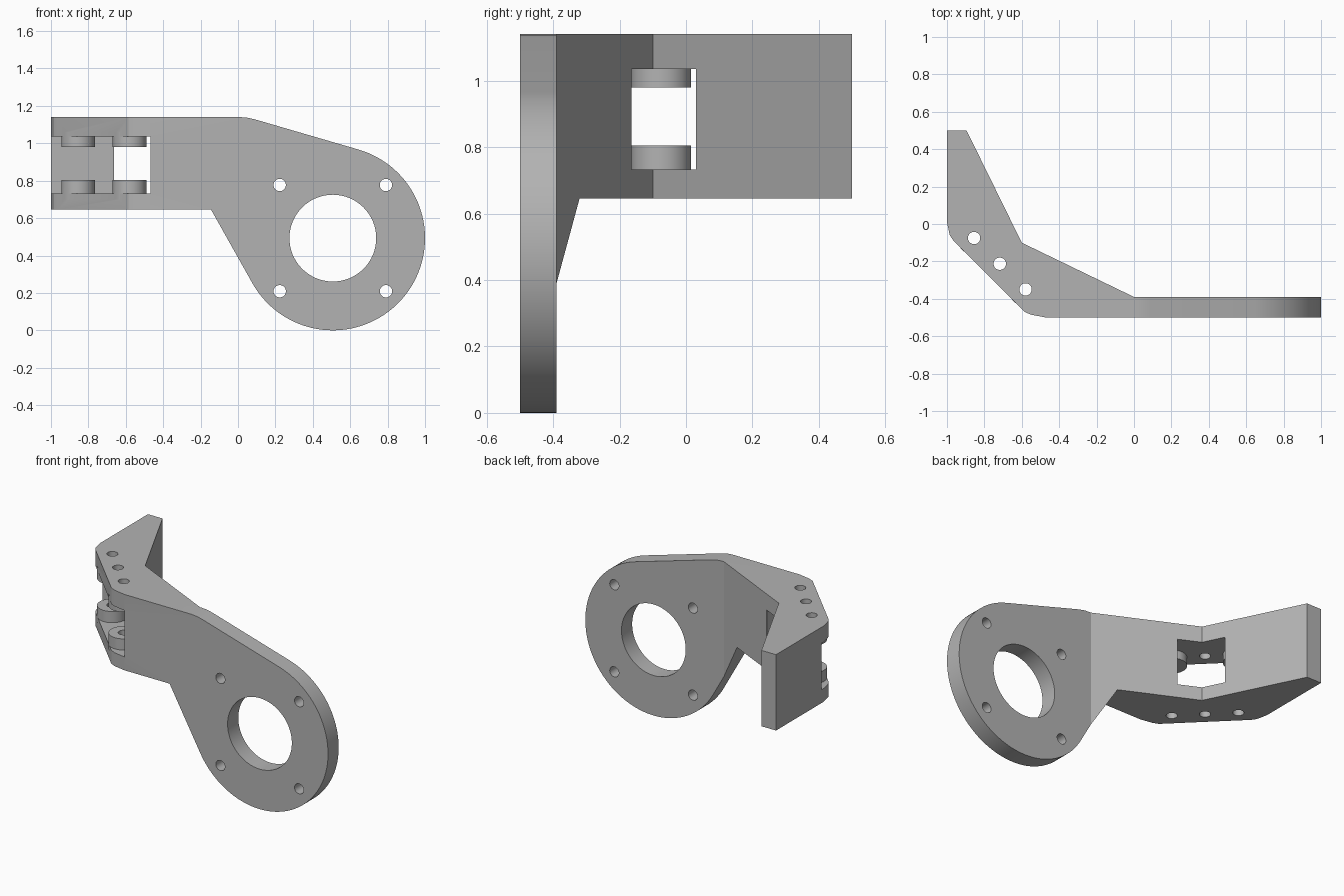
import bpy, bmesh
from math import cos, sin, radians
from mathutils import Vector

cube = bpy.data.objects.get("Cube")
if cube:
    bpy.data.objects.remove(cube, do_unlink=True)

grey = bpy.data.materials.new("plain grey")
grey.use_nodes = True
grey.diffuse_color = (0.45, 0.45, 0.45, 1)
grey.node_tree.nodes["Principled BSDF"].inputs["Base Color"].default_value = grey.diffuse_color


def prism(name, outline, axis, low, high):
    """Extrude a 2D outline along z (plan) or y (elevation)."""
    place = (lambda p, d: (p[0], p[1], d)) if axis == "z" else (lambda p, d: (p[0], d, p[1]))
    bm = bmesh.new()
    face = bm.faces.new([bm.verts.new(place(p, low)) for p in outline])
    ext = bmesh.ops.extrude_face_region(bm, geom=[face])
    shift = Vector(place((0, 0), high - low))
    bmesh.ops.translate(bm, vec=shift, verts=[v for v in ext["geom"] if isinstance(v, bmesh.types.BMVert)])
    bmesh.ops.recalc_face_normals(bm, faces=bm.faces)
    mesh = bpy.data.meshes.new(name)
    bm.to_mesh(mesh)
    bm.free()
    mesh.materials.append(grey)
    obj = bpy.data.objects.new(name, mesh)
    bpy.context.collection.objects.link(obj)
    return obj


def arc(cx, cy, r, start=0, end=360, n=32):
    steps = n if end - start == 360 else n - 1
    angles = [radians(start + (end - start) * i / steps) for i in range(n)]
    return [(cx + r * cos(a), cy + r * sin(a)) for a in angles]


def combine(target, tool, operation):
    mod = target.modifiers.new("combine", "BOOLEAN")
    mod.operation = operation
    mod.solver = "EXACT"
    mod.object = tool
    bpy.context.view_layer.objects.active = target
    bpy.ops.object.modifier_apply(modifier=mod.name)
    bpy.data.objects.remove(tool, do_unlink=True)


BOTTOM, TOP = 0.645, 1.14
CX, CZ, R = 0.507, 0.493, 0.493

# Bent arm and plate: plan shape limited by the front elevation
plan = [(-1, 0.5), (-0.895, 0.5), (-0.6, -0.1), (0, -0.39), (1.1, -0.39), (1.1, -0.5),
        (-0.47, -0.5), (-0.55, -0.485), (-0.585, -0.47), (-0.965, -0.09), (-0.985, -0.06), (-1, 0.01)]
bracket = prism("bracket", plan, "z", -0.1, 1.3)
elevation = [(-1.1, BOTTOM), (-0.144, BOTTOM)] + arc(CX, CZ, R, 209.5, 434, 72)
elevation += [(0.09, 1.128), (0.05, 1.137), (0.01, TOP), (-1.1, TOP)]
combine(bracket, prism("elevation", elevation, "y", -0.7, 0.7), "INTERSECT")

# Square-cornered pocket through the bend
pocket = [(-1.2, 0.03), (-0.665, 0.03), (-0.5, 0.13), (-0.366, -0.03), (-0.468, -0.165), (-0.468, -0.7), (-1.2, -0.7)]
combine(bracket, prism("pocket", pocket, "z", 0.732, 1.035), "DIFFERENCE")

# Pin bosses above and below the pocket
pins = [(-0.855, -0.075), (-0.7175, -0.2125), (-0.58, -0.35)]
for x, y in (pins[0], pins[2]):
    for low, high in ((0.70, 0.805), (0.98, 1.06)):
        combine(bracket, prism("boss", arc(x, y, 0.09, n=40), "z", low, high), "UNION")

# Pin holes
for x, y in pins:
    combine(bracket, prism("pin_hole", arc(x, y, 0.033), "z", 0.5, 1.3), "DIFFERENCE")

# Central opening and four screw holes in the plate
combine(bracket, prism("opening", arc(CX, CZ, 0.232, n=64), "y", -0.7, -0.2), "DIFFERENCE")
for sx in (-1, 1):
    for sz in (-1, 1):
        hole = arc(CX + sx * 0.284, CZ + sz * 0.284, 0.033)
        combine(bracket, prism("screw_hole", hole, "y", -0.7, -0.2), "DIFFERENCE")

# Smooth round walls, crisp corners
bpy.ops.object.select_all(action="DESELECT")
bracket.select_set(True)
bpy.context.view_layer.objects.active = bracket
bpy.ops.object.shade_smooth_by_angle(angle=radians(20))
